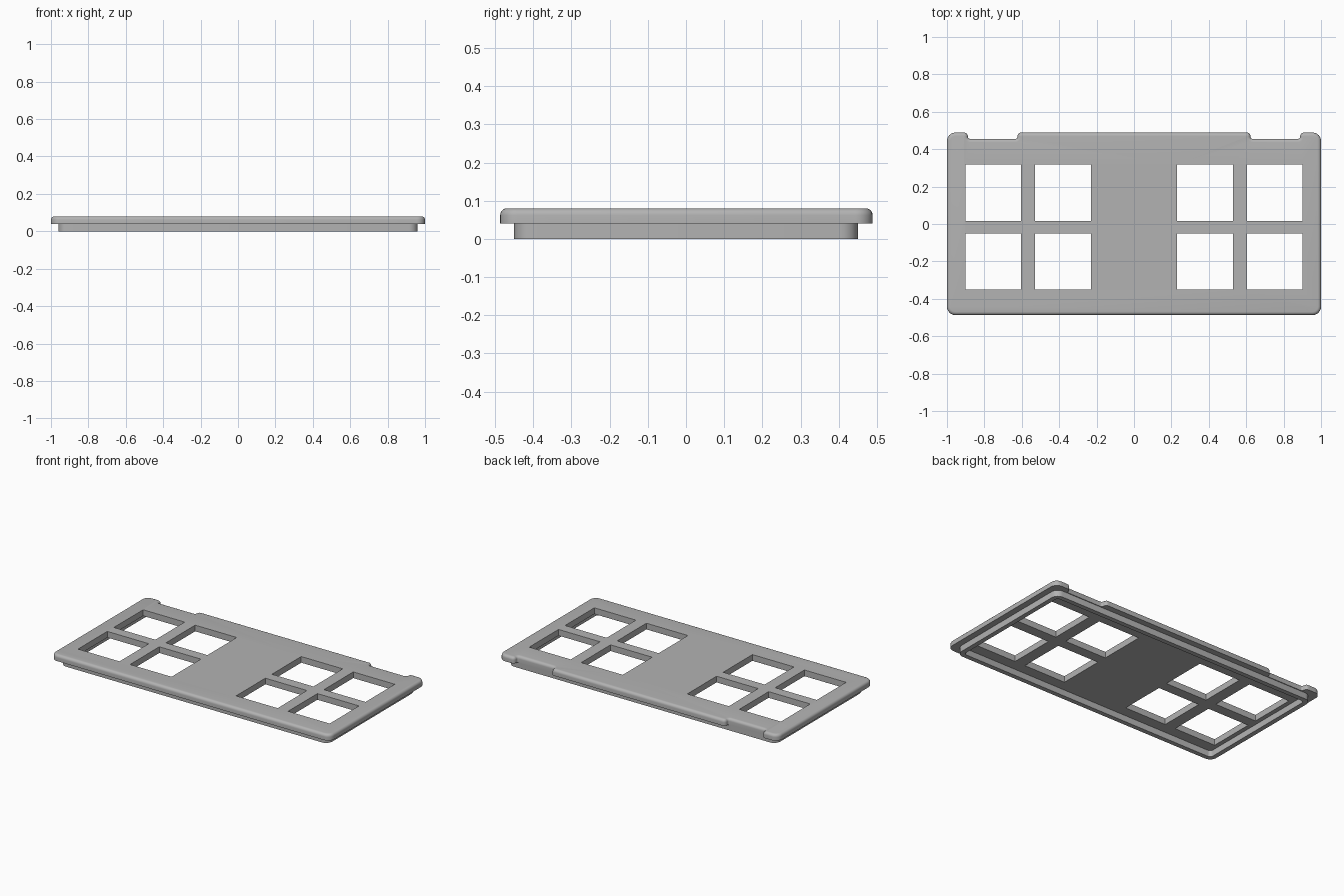
import bpy
import bmesh
import math
from mathutils import Vector

cube = bpy.data.objects.get("Cube")
if cube:
    bpy.data.objects.remove(cube)

grey = bpy.data.materials.new("plain grey")
grey.use_nodes = True
colour = (0.45, 0.45, 0.45, 1)
grey.diffuse_color = colour
grey.node_tree.nodes["Principled BSDF"].inputs["Base Color"].default_value = colour


def rounded(corners, steps=6):
    """Round each square (x, y, radius) corner of a closed outline."""
    out = []
    for i, (x, y, r) in enumerate(corners):
        p = Vector((x, y))
        a = (Vector(corners[i - 1][:2]) - p).normalized()
        b = (Vector(corners[(i + 1) % len(corners)][:2]) - p).normalized()
        for k in range(steps + 1):
            t = math.pi / 2 * k / steps
            out.append(p + r * (a * (1 - math.sin(t)) + b * (1 - math.cos(t))))
    return out


def rectangle(w, h, r):
    return rounded([(-w, -h, r), (w, -h, r), (w, h, r), (-w, h, r)])


def make_object(name, bm):
    bmesh.ops.recalc_face_normals(bm, faces=bm.faces)
    mesh = bpy.data.meshes.new(name)
    bm.to_mesh(mesh)
    bm.free()
    mesh.materials.append(grey)
    ob = bpy.data.objects.new(name, mesh)
    bpy.context.collection.objects.link(ob)
    return ob


def smooth(ob):
    bpy.ops.object.select_all(action='DESELECT')
    ob.select_set(True)
    bpy.context.view_layer.objects.active = ob
    bpy.ops.object.shade_smooth_by_angle(angle=math.radians(35))


# Cover plate: notched outline with a rounded upper edge
BASE, TOP, EDGE = 0.04, 0.08, 0.018
half = [(1, -0.487, 0.045), (1, 0.489, 0.045), (0.888, 0.489, 0.021),
        (0.888, 0.455, 0.012), (0.623, 0.455, 0.012), (0.623, 0.489, 0.021)]
corners = half + [(-x, y, r) for x, y, r in reversed(half)]
bm = bmesh.new()
bottom = bm.faces.new([bm.verts.new((p.x, p.y, BASE)) for p in rounded(corners)])
side = bmesh.ops.extrude_face_region(bm, geom=[bottom], use_keep_orig=True)["geom"]
for v in side:
    if isinstance(v, bmesh.types.BMVert):
        v.co.z = TOP
rim_edges = [e for e in bm.edges if all(v.co.z > TOP - 0.001 for v in e.verts)]
bmesh.ops.bevel(bm, geom=rim_edges, offset=EDGE, segments=5, profile=0.5, affect='EDGES')
plate = make_object("cover_plate", bm)

# Eight window openings cut through the plate
bm = bmesh.new()
for sign in (-1, 1):
    for x in (0.38, 0.753):
        for y in (0.167, -0.2):
            made = bmesh.ops.create_cube(bm, size=1)["verts"]
            bmesh.ops.scale(bm, vec=(0.298, 0.3, 0.3), verts=made)
            bmesh.ops.translate(bm, vec=(sign * x, y, 0.06), verts=made)
cutter = make_object("window_cutter", bm)
cutter.hide_render = True
cut = plate.modifiers.new("windows", 'BOOLEAN')
cut.operation = 'DIFFERENCE'
cut.solver = 'EXACT'
cut.object = cutter
bpy.context.view_layer.objects.active = plate
bpy.ops.object.modifier_apply(modifier=cut.name)
bpy.data.objects.remove(cutter)
smooth(plate)

# Locating rim: thin rounded wall under the plate
WALL = 0.03
outer = rectangle(0.96, 0.45, 0.045)
inner = rectangle(0.96 - WALL, 0.45 - WALL, 0.02)
bm = bmesh.new()
loops = [[bm.verts.new((p.x, p.y, z)) for p in ring]
         for ring, z in ((outer, 0), (outer, BASE), (inner, BASE), (inner, 0))]
for a, b in zip(loops, loops[1:] + loops[:1]):
    for i in range(len(a)):
        bm.faces.new((a[i - 1], a[i], b[i], b[i - 1]))
smooth(make_object("locating_rim", bm))
